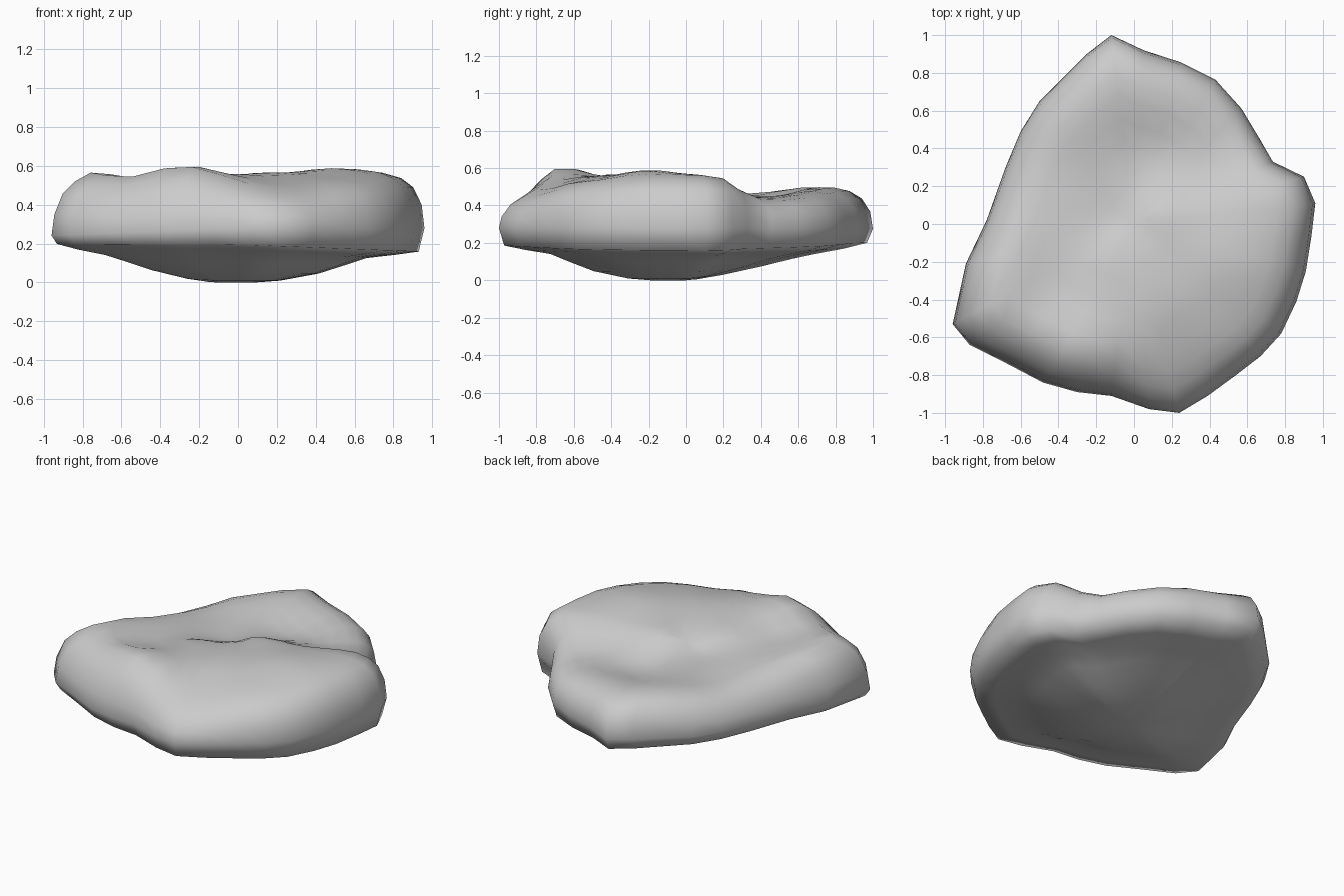
import bpy, bmesh, math

if "Cube" in bpy.data.objects:
    bpy.data.objects.remove(bpy.data.objects["Cube"])

# Plan outline of the boulder at its widest level
outline = [(-.12, 1), (.05, .92), (.25, .855), (.43, .765), (.57, .61), (.66, .46), (.735, .33),
           (.9, .25), (.96, .11), (.94, -.06), (.91, -.25), (.86, -.41), (.78, -.58),
           (.67, -.7), (.54, -.8), (.39, -.91), (.24, -1), (.08, -.98), (-.12, -.91),
           (-.3, -.89), (-.48, -.84), (-.69, -.73), (-.87, -.64), (-.96, -.53), (-.89, -.21),
           (-.78, .02), (-.68, .3), (-.6, .49), (-.5, .65), (-.25, .9)]

# Heights of the humps and the valley on the top (x, y, z)
humps = [(-.76, -.36, .6), (-.54, -.56, .535), (-.3, -.66, .625), (.03, -.55, .56), (.5, -.2, .595),
         (.82, 0, .57), (.2, -.78, .48), (.16, -.04, .555), (.65, .1, .565), (.1, .38, .42),
         (.48, .4, .43), (-.42, -.3, .5), (-.12, .1, .455), (-.62, -.02, .5), (-.45, .32, .455),
         (-.25, .68, .51), (.1, .7, .495), (.35, .62, .46), (.58, -.55, .53), (.15, -.35, .57),
         (-.12, -.3, .545)]


def clamp(v):
    return min(1, max(0, v))


def top_height(x, y):
    total = weight = 0
    for hx, hy, hz in humps:
        w = 1 / ((x - hx) ** 2 + (y - hy) ** 2 + .006) ** 1.9
        total += w * hz
        weight += w
    return total / weight


def rim_height(x, y):
    return .28 - .04 * clamp(-x)


def shoulder(lift):
    # Rounded edge, sloping more gently along the front and the left
    def height(x, y):
        gentle = max(clamp((-y - .45) / .3) * clamp((.7 - x) / .3), clamp((-x - .3) / .3) * .8)
        base = rim_height(x, y)
        return base + (lift - .13 * gentle) * (top_height(x, y) - base)
    return height


def keel(back, front):
    # Straight slope at the left and back, a steeper step to a ledge at the front right
    def height(x, y):
        s = clamp(.5 + (x * .6 - y * .8) / (math.hypot(x, y) + .01))
        return (back + (front - back) * s) * (1 - .2 * max(0, x))
    return height


bm = bmesh.new()
rings = []


def add_ring(f, height, cx=0, cy=0):
    ring = []
    for x, y in outline:
        px, py = x * f + cx * (1 - f), y * f + cy * (1 - f)
        ring.append(bm.verts.new((px, py, height(px, py))))
    rings.append(ring)


# Shallow keel underneath
for f, back, front in ((.12, .004, 0), (.25, .028, .01), (.45, .075, .05), (.6, .115, .105),
                       (.7, .138, .145), (.85, .168, .17), (.97, .2, .195)):
    add_ring(f, keel(back, front), -.03, -.08)
# Widest level and rounded shoulder
add_ring(1, rim_height)
add_ring(.985, shoulder(.42))
add_ring(.94, shoulder(.73))
add_ring(.875, shoulder(.92))
# Undulating top
top_start = len(rings)
for f in (.79, .68, .56, .44, .32, .2, .09):
    add_ring(f, top_height)

n = len(outline)
for a, b in zip(rings, rings[1:]):
    for i in range(n):
        j = (i + 1) % n
        bm.faces.new((a[i], a[j], b[j], b[i]))
for ring, tip in ((rings[0], (-.03, -.08, 0)), (rings[-1], (0, 0, top_height(0, 0)))):
    c = bm.verts.new(tip)
    for i in range(n):
        bm.faces.new((ring[i], ring[(i + 1) % n], c))
# Soften the top a little
inner = [v for r in rings[top_start - 1:] for v in r]
for _ in range(2):
    bmesh.ops.smooth_vert(bm, verts=inner, factor=.4, use_axis_z=True)
bmesh.ops.recalc_face_normals(bm, faces=bm.faces)

mesh = bpy.data.meshes.new("boulder")
bm.to_mesh(mesh)
bm.free()
boulder = bpy.data.objects.new("boulder", mesh)
bpy.context.collection.objects.link(boulder)
for p in mesh.polygons:
    p.use_smooth = True
